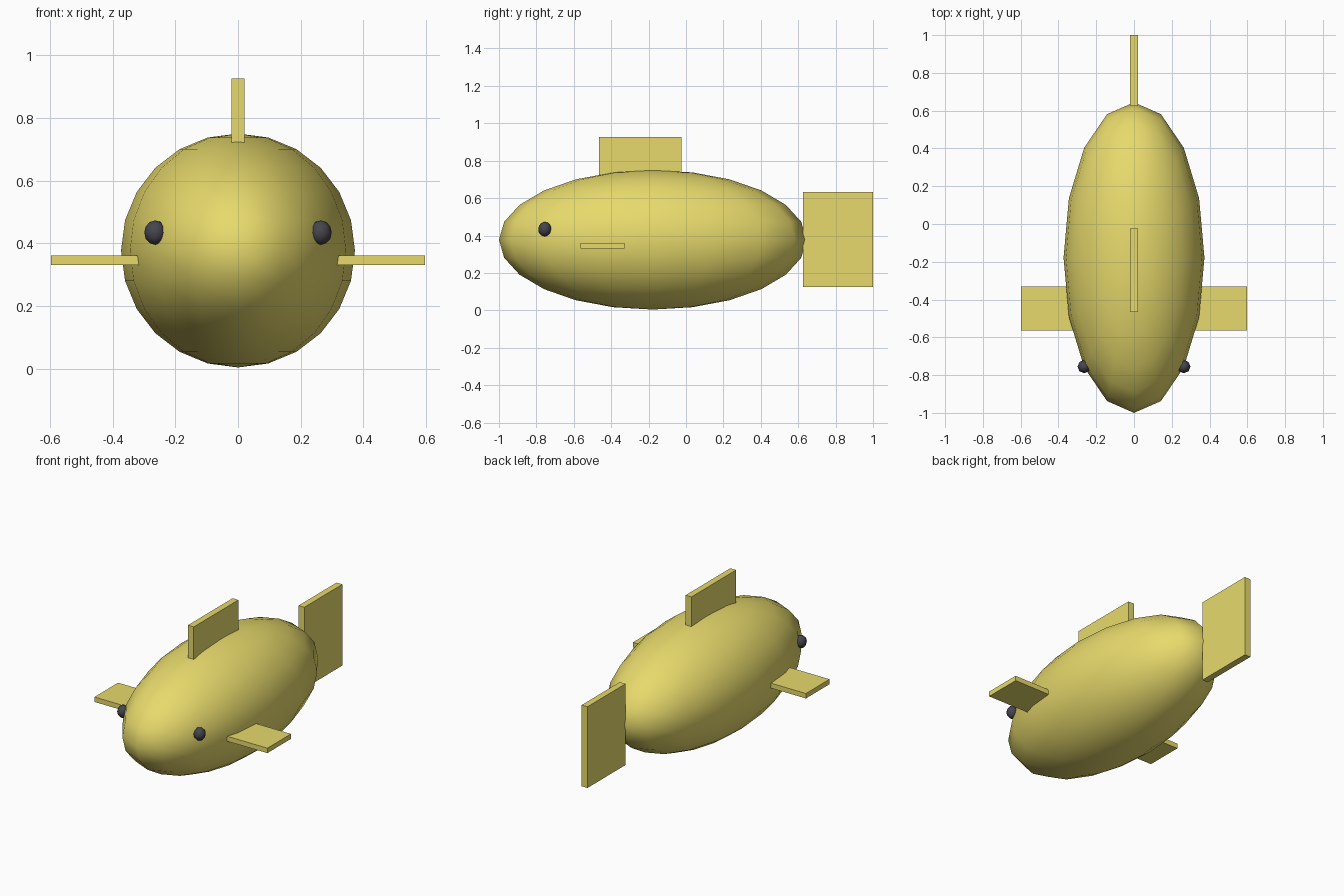
import bpy, math

if "Cube" in bpy.data.objects:
    bpy.data.objects.remove(bpy.data.objects["Cube"])


def material(name, color):
    m = bpy.data.materials.new(name)
    m.diffuse_color = color
    m.use_nodes = True
    m.node_tree.nodes["Principled BSDF"].inputs["Base Color"].default_value = m.diffuse_color
    return m


YELLOW = material("yellow_skin", (0.8, 0.7, 0.15, 1))
DARK = material("dark_eye", (0.06, 0.06, 0.075, 1))


def ellipsoid(name, center, radii, segments, rings, mat):
    bpy.ops.mesh.primitive_uv_sphere_add(segments=segments, ring_count=rings,
                                         radius=1, location=center)
    o = bpy.context.object
    o.name = name
    o.scale = radii
    bpy.ops.object.transform_apply(location=False, rotation=False, scale=True)
    bpy.ops.object.shade_smooth()
    o.data.materials.append(mat)
    return o


def slab(name, x, y, z):
    """Box given by its (min, max) range on each axis."""
    center = [(a + b) / 2 for a, b in (x, y, z)]
    bpy.ops.mesh.primitive_cube_add(size=1, location=center)
    o = bpy.context.object
    o.name = name
    o.scale = [b - a for a, b in (x, y, z)]
    bpy.ops.object.transform_apply(location=False, rotation=False, scale=True)
    o.data.materials.append(YELLOW)
    return o


# Long rounded body, poles pointing up and down
ellipsoid("body", (0, -0.178, 0.377), (0.373, 0.822, 0.373), 16, 12, YELLOW)

# Upright fins on the centre line
slab("back_fin", (-0.02, 0.02), (-0.465, -0.025), (0.69, 0.926))
slab("tail_fin", (-0.02, 0.02), (0.625, 1.0), (0.125, 0.632))

# Side fins and eyes, one pair each
for side, s in (("left", -1), ("right", 1)):
    slab(side + "_fin", tuple(sorted((s * 0.28, s * 0.597))),
         (-0.563, -0.33), (0.33, 0.361))
    ellipsoid(side + "_eye", (s * 0.264, -0.755, 0.434),
              (0.035, 0.035, 0.039), 8, 6, DARK)
